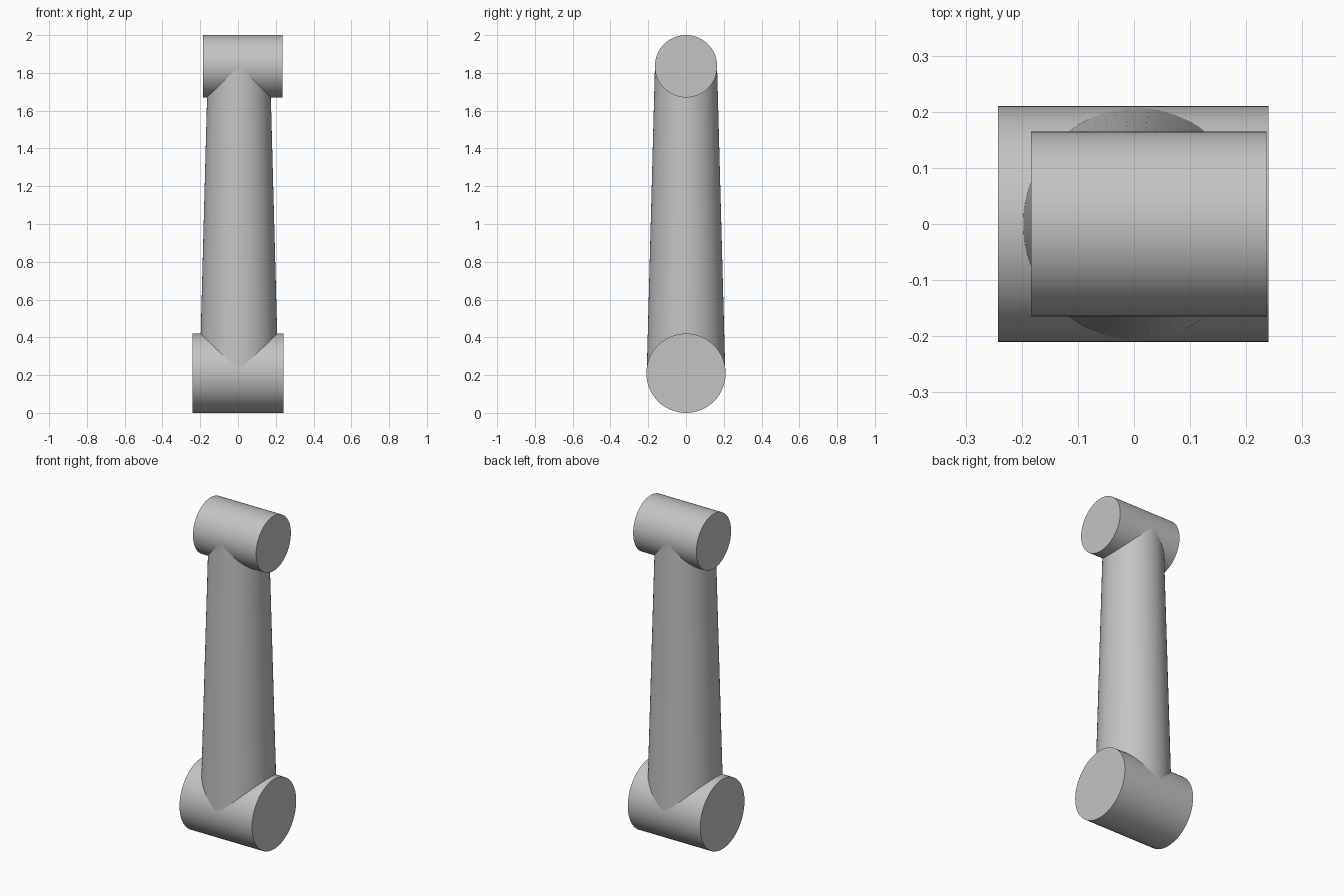
import bpy
import math

default = bpy.data.objects.get("Cube")
if default:
    bpy.data.objects.remove(default, do_unlink=True)

# Single plain metal colour
GREY = (0.55, 0.55, 0.55, 1)
metal = bpy.data.materials.new("plain grey")
metal.use_nodes = True
metal.diffuse_color = GREY
metal.node_tree.nodes["Principled BSDF"].inputs["Base Color"].default_value = GREY


def finish(name):
    obj = bpy.context.object
    obj.name = name
    obj.data.materials.append(metal)
    bpy.ops.object.shade_smooth_by_angle(angle=math.radians(35))


def joint(name, radius, left, right, z):
    """Horizontal joint cylinder along x."""
    bpy.ops.mesh.primitive_cylinder_add(
        vertices=64, radius=radius, depth=right - left,
        location=((left + right) / 2, 0, z), rotation=(0, math.pi / 2, 0))
    finish(name)


# Joint housings at both ends
LOW_Z, HIGH_Z = 0.21, 1.835
joint("lower_joint", 0.21, -0.242, 0.24, LOW_Z)
joint("upper_joint", 0.165, -0.184, 0.236, HIGH_Z)

# Tapered link between the joint axes
bpy.ops.mesh.primitive_cone_add(
    vertices=64, radius1=0.208, radius2=0.1645, depth=HIGH_Z - LOW_Z,
    location=(0.005, 0, (LOW_Z + HIGH_Z) / 2))
finish("link_arm")
